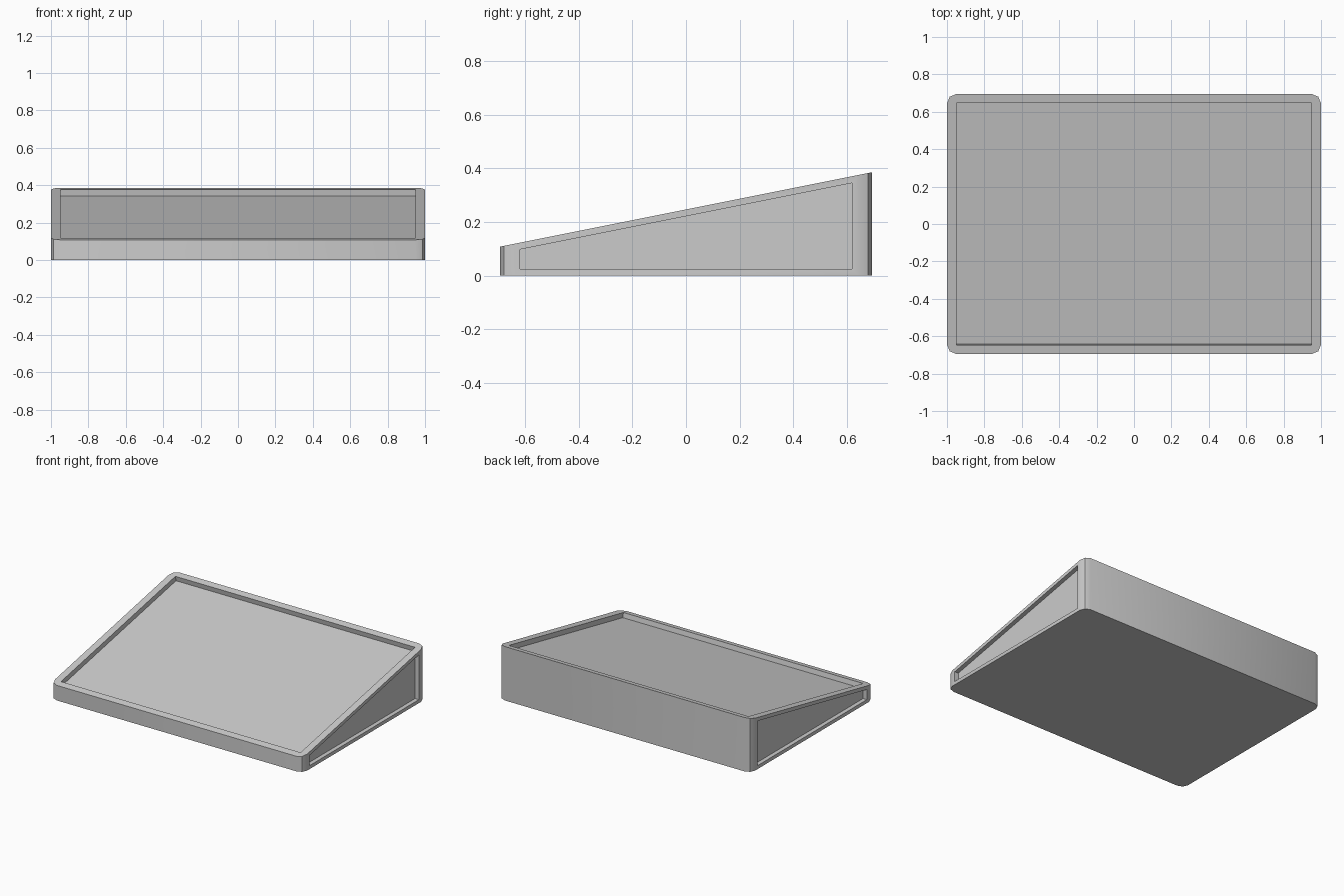
import bpy, bmesh, math
from mathutils import Vector

if "Cube" in bpy.data.objects:
    bpy.data.objects.remove(bpy.data.objects["Cube"])

HX, HY, R = 1.0, 0.695, 0.05      # half sizes and corner radius
RIM, DEPTH, SIDE_IN, SIDE_DEPTH = 0.05, 0.035, 0.025, 0.03
SEG = 2


def top_z(y):
    return 0.108 + 0.2 * (y + HY)


bm = bmesh.new()
signs = [(1, 1), (-1, 1), (-1, -1), (1, -1)]

# Rounded rectangular outline, one arc per corner, at floor and on the slope
low, high, inner = [], [], []
for c, (sx, sy) in enumerate(signs):
    lo, hi = [], []
    for k in range(SEG + 1):
        a = math.radians(90 * c + 90 * k / SEG)
        x = sx * (HX - R) + R * math.cos(a)
        y = sy * (HY - R) + R * math.sin(a)
        lo.append(bm.verts.new((x, y, 0)))
        hi.append(bm.verts.new((x, y, top_z(y))))
    low.append(lo)
    high.append(hi)
    yi = sy * (HY - RIM + 0.003)
    inner.append(bm.verts.new((sx * (HX - RIM), yi, top_z(yi))))

# Base, outer walls and top rim
bm.faces.new([v for lo in low for v in lo][::-1])
side_faces = []
for c in range(4):
    n = (c + 1) % 4
    for k in range(SEG):
        bm.faces.new((low[c][k], low[c][k + 1], high[c][k + 1], high[c][k]))
        bm.faces.new((high[c][k], high[c][k + 1], inner[c]))
    wall = bm.faces.new((low[c][-1], low[n][0], high[n][0], high[c][-1]))
    bm.faces.new((high[c][-1], high[n][0], inner[n], inner[c]))
    if c in (1, 3):
        side_faces.append(wall)
panel = bm.faces.new(inner)
bm.normal_update()


def sink(face, depth):
    """Push a face straight inwards, leaving walls around it."""
    normal = face.normal.copy()
    new = bmesh.ops.extrude_discrete_faces(bm, faces=[face])["faces"][0]
    bmesh.ops.translate(bm, verts=new.verts[:], vec=-normal * depth)


# Recessed top panel
sink(panel, DEPTH)

# Recessed wedge panels on both sides
for f in side_faces:
    bmesh.ops.inset_individual(bm, faces=[f], thickness=SIDE_IN, use_even_offset=True)
    bm.normal_update()
    sink(f, SIDE_DEPTH)

bmesh.ops.recalc_face_normals(bm, faces=bm.faces[:])
mesh = bpy.data.meshes.new("sloped_case")
bm.to_mesh(mesh)
bm.free()
case = bpy.data.objects.new("sloped_case", mesh)
bpy.context.collection.objects.link(case)
bpy.context.view_layer.objects.active = case
case.select_set(True)
bpy.ops.object.shade_smooth_by_angle(angle=math.radians(30))
